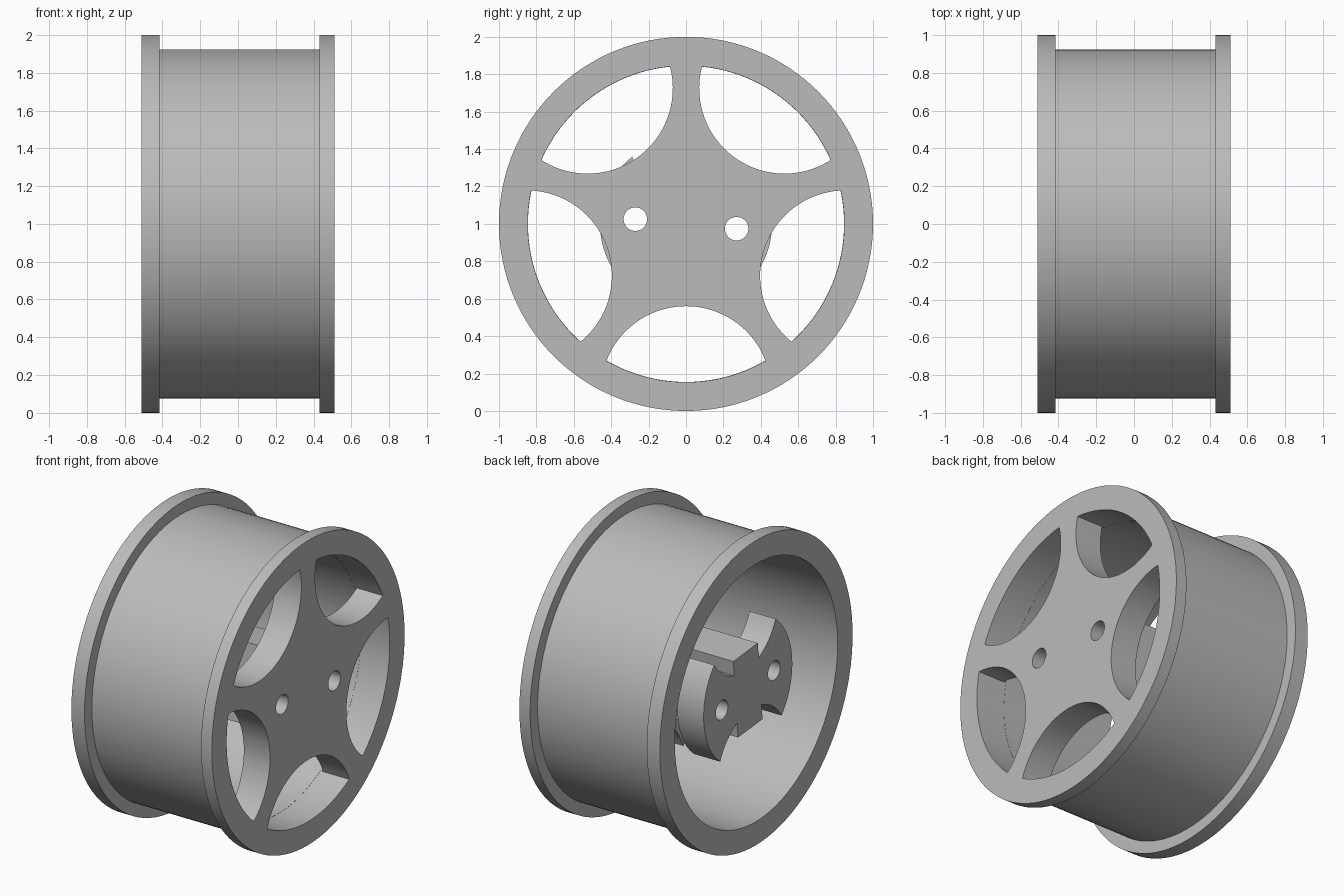
import bpy, bmesh
from math import sin, cos, pi, radians, acos, asin
from mathutils import Matrix

cube = bpy.data.objects.get("Cube")
if cube:
    bpy.data.objects.remove(cube)

SEG = 128          # sides of the big round parts
RIM_IN = 0.845     # inside radius of the barrel
TILT = radians(-5.4)   # hub is turned slightly about the axle

metal = bpy.data.materials.new("wheel grey")
metal.use_nodes = True
GREY = (0.5, 0.5, 0.5, 1)
metal.diffuse_color = GREY
metal.node_tree.nodes["Principled BSDF"].inputs["Base Color"].default_value = GREY


def make(name, bm):
    bmesh.ops.recalc_face_normals(bm, faces=bm.faces)
    mesh = bpy.data.meshes.new(name)
    bm.to_mesh(mesh)
    bm.free()
    mesh.materials.append(metal)
    ob = bpy.data.objects.new(name, mesh)
    bpy.context.collection.objects.link(ob)
    return ob


def prism(bm, outline, x0, x1, angle=0):
    """Extrude a (y, z) outline from x0 to x1, turned about the axle."""
    base = bm.faces.new([bm.verts.new((x0, y, z)) for y, z in outline])
    verts = set(base.verts)
    out = bmesh.ops.extrude_face_region(bm, geom=[base])["geom"]
    top = [v for v in out if isinstance(v, bmesh.types.BMVert)]
    bmesh.ops.translate(bm, verts=top, vec=(x1 - x0, 0, 0))
    bmesh.ops.rotate(bm, verts=list(verts) + top, matrix=Matrix.Rotation(angle, 3, "X"))


def arc(cy, cz, r, a0, a1, n):
    return [(cy + r * cos(a0 + (a1 - a0) * i / n), cz + r * sin(a0 + (a1 - a0) * i / n))
            for i in range(n + 1)]


def boolean(target, tool, operation):
    """Apply a boolean and remove its helper."""
    mod = target.modifiers.new("cut", "BOOLEAN")
    mod.operation, mod.solver, mod.object = operation, "EXACT", tool
    bpy.context.view_layer.objects.active = target
    bpy.ops.object.modifier_apply(modifier=mod.name)
    bpy.data.objects.remove(tool)


def smooth(ob):
    bpy.ops.object.select_all(action="DESELECT")
    ob.select_set(True)
    bpy.context.view_layer.objects.active = ob
    bpy.ops.object.shade_smooth_by_angle(angle=radians(25))


def bolt_holes(bm):
    for side in (-1, 1):
        prism(bm, arc(side * 0.272, 0, 0.063, 0, 2 * pi, 32)[:-1], -0.7, 0.7, TILT)


# Wheel: revolved barrel with two flanges and a closed front plate
profile = [(0.51, 0), (0.51, 1), (0.432, 1), (0.432, 0.923), (-0.415, 0.923),
           (-0.415, 1), (-0.51, 1), (-0.51, RIM_IN), (0.32, RIM_IN), (0.32, 0)]
bm = bmesh.new()
pts = [bm.verts.new((x, 0, r)) for x, r in profile]
edges = [bm.edges.new(pair) for pair in zip(pts, pts[1:])]
bmesh.ops.spin(bm, geom=pts + edges, cent=(0, 0, 0), axis=(1, 0, 0),
               angle=2 * pi, steps=SEG, use_merge=False)
bmesh.ops.remove_doubles(bm, verts=bm.verts, dist=0.0005)
wheel = make("wheel_rim", bm)

# Five windows, each bounded by the rim and a round scoop
C, R, W = 0.896, 0.456, RIM_IN + 0.001
z = (C * C + W * W - R * R) / (2 * C)       # height of the window corners
half = acos(z / W)                          # half angle seen from the axle
low = asin((z - C) / R)                     # corner angle seen from the scoop
window = arc(0, 0, W, pi / 2 - half, pi / 2 + half, 24)
window += arc(0, C, R, pi - low, 2 * pi + low, 40)[1:-1]
bm = bmesh.new()
for k in range(5):
    prism(bm, window, 0.3, 0.7, pi + k * 2 * pi / 5)
bolt_holes(bm)
boolean(wheel, make("window_cutter", bm), "DIFFERENCE")

# Hub: two round lobes with scooped notches, on a bar reaching the front plate
HUB_R, NC, NR, BACK = 0.46, 0.5, 0.362, -0.45
nz = (NC * NC + HUB_R ** 2 - NR ** 2) / (2 * NC)
a = asin(nz / HUB_R)
b = asin((nz - NC) / NR)
right = arc(0, 0, HUB_R, -a, a, 24)
notch = arc(0, NC, NR, 2 * pi + b, pi - b, 24)[1:-1]
side = right + notch
bm = bmesh.new()
prism(bm, side + [(-y, -z) for y, z in side], BACK, BACK + 0.19, TILT)
hub = make("hub", bm)

bm = bmesh.new()
w, h = 0.127, 0.26
prism(bm, [(-w, -h), (w, -h), (w, h), (-w, h)], BACK, 0.325, TILT)
boolean(hub, make("hub_bar", bm), "UNION")
bm = bmesh.new()
bolt_holes(bm)
boolean(hub, make("bolt_cutter", bm), "DIFFERENCE")

# Stand the wheel on the ground
for ob in (wheel, hub):
    ob.data.transform(Matrix.Translation((0, 0, 1)))
    smooth(ob)
